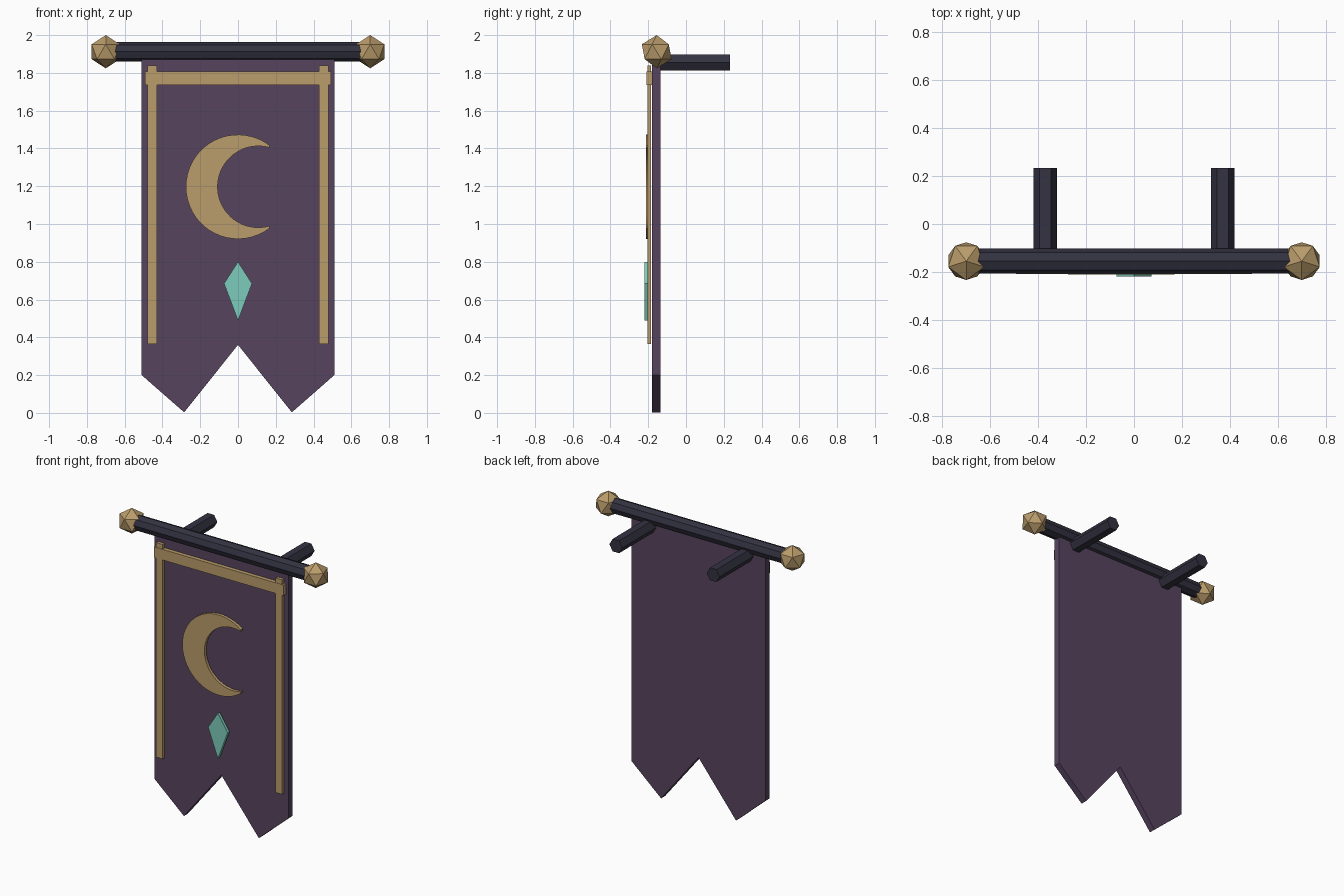
import bpy, bmesh, math
from mathutils import Matrix

if "Cube" in bpy.data.objects:
    bpy.data.objects.remove(bpy.data.objects["Cube"])


def material(name, r, g, b):
    def lin(c):
        c /= 255
        return c / 12.92 if c <= 0.04045 else ((c + 0.055) / 1.055) ** 2.4
    m = bpy.data.materials.new(name)
    m.diffuse_color = (lin(r), lin(g), lin(b), 1)
    m.use_nodes = True
    m.node_tree.nodes["Principled BSDF"].inputs["Base Color"].default_value = m.diffuse_color
    return m


PURPLE = material("purple cloth", 86, 68, 95)
GOLD = material("dull gold", 186, 156, 107)
TEAL = material("teal gem", 125, 204, 188)
IRON = material("dark iron", 51, 50, 65)


def finish(name, bm, mat):
    bmesh.ops.recalc_face_normals(bm, faces=bm.faces)
    me = bpy.data.meshes.new(name)
    bm.to_mesh(me)
    bm.free()
    me.materials.append(mat)
    ob = bpy.data.objects.new(name, me)
    bpy.context.collection.objects.link(ob)
    return ob


def plate(name, profile, y_front, y_back, mat):
    """Extrude an (x, z) outline from y_front to y_back."""
    bm = bmesh.new()
    face = bm.faces.new([bm.verts.new((x, y_front, z)) for x, z in profile])
    new = bmesh.ops.extrude_face_region(bm, geom=[face])["geom"]
    moved = [v for v in new if isinstance(v, bmesh.types.BMVert)]
    bmesh.ops.translate(bm, verts=moved, vec=(0, y_back - y_front, 0))
    bmesh.ops.triangulate(bm, faces=[f for f in bm.faces if len(f.verts) > 4])
    return finish(name, bm, mat)


def rect(x0, x1, z0, z1):
    return [(x0, z0), (x1, z0), (x1, z1), (x0, z1)]


def rod(name, sides, radius, length, matrix, mat):
    bm = bmesh.new()
    bmesh.ops.create_cone(bm, cap_ends=True, segments=sides, radius1=radius,
                          radius2=radius, depth=length, matrix=matrix)
    return finish(name, bm, mat)


POLE_Y, POLE_Z = -0.155, 1.912

# Crossbar: octagonal pole along x
rod("crossbar", 8, 0.052, 1.40,
    Matrix.Translation((0, POLE_Y, POLE_Z)) @ Matrix.Rotation(math.pi / 2, 4, 'Y'), IRON)

for side, s in (("left", -1), ("right", 1)):
    # Faceted end knobs
    bm = bmesh.new()
    bmesh.ops.create_icosphere(
        bm, subdivisions=1, radius=0.088,
        matrix=Matrix.Translation((s * 0.70, POLE_Y, POLE_Z)) @ Matrix.Rotation(-math.pi / 2, 4, 'Z'))
    finish(side + "_knob", bm, GOLD)
    # Hexagonal wall brackets, corners pointing sideways
    y0, y1 = -0.15, 0.234
    rod(side + "_wall_bracket", 6, 0.049, y1 - y0,
        Matrix.Translation((s * 0.37, (y0 + y1) / 2, 1.856))
        @ Matrix.Rotation(math.pi / 2, 4, 'X') @ Matrix.Rotation(math.pi / 2, 4, 'Z'), IRON)
    # Vertical trim
    plate(side + "_trim", rect(s * 0.455 - 0.025, s * 0.455 + 0.025, 0.365, 1.84),
          -0.205, -0.184, GOLD)

# Swallow-tailed cloth
plate("cloth", [(-0.51, 1.90), (-0.51, 0.20), (-0.285, 0.003), (0, 0.36),
                (0.285, 0.003), (0.51, 0.20), (0.51, 1.90)], -0.181, -0.136, PURPLE)

# Top trim
plate("top_trim", rect(-0.493, 0.493, 1.735, 1.808), -0.208, -0.181, GOLD)

# Crescent: outer arc one way, inner arc back
N = 36


def arc(cx, r, start_deg):
    a0, a1 = math.radians(start_deg), math.radians(360 - start_deg)
    return [(cx + r * math.cos(a0 + (a1 - a0) * i / N),
             1.197 + r * math.sin(a0 + (a1 - a0) * i / N)) for i in range(N + 1)]


plate("crescent", arc(0, 0.276, 52.5) + arc(0.1076, 0.2156, 73.7)[::-1], -0.211, -0.19, GOLD)

# Kite-shaped gem
plate("gem", [(0, 0.80), (-0.074, 0.685), (0, 0.488), (0.074, 0.685)], -0.219, -0.197, TEAL)

# Keep hexagonal bracket flats on top (corners at +-x)
for side in ("left", "right"):
    ob = bpy.data.objects[side + "_wall_bracket"]
    zs = [v.co.z for v in ob.data.vertices]
    if max(zs) - min(zs) > 0.09:
        c = ob.data.vertices[0].co.copy()
        cx = sum(v.co.x for v in ob.data.vertices) / len(ob.data.vertices)
        m = Matrix.Translation((cx, 0, 1.856)) @ Matrix.Rotation(math.pi / 6, 4, 'Y')
        ob.data.transform(m @ Matrix.Translation((-cx, 0, -1.856)))
